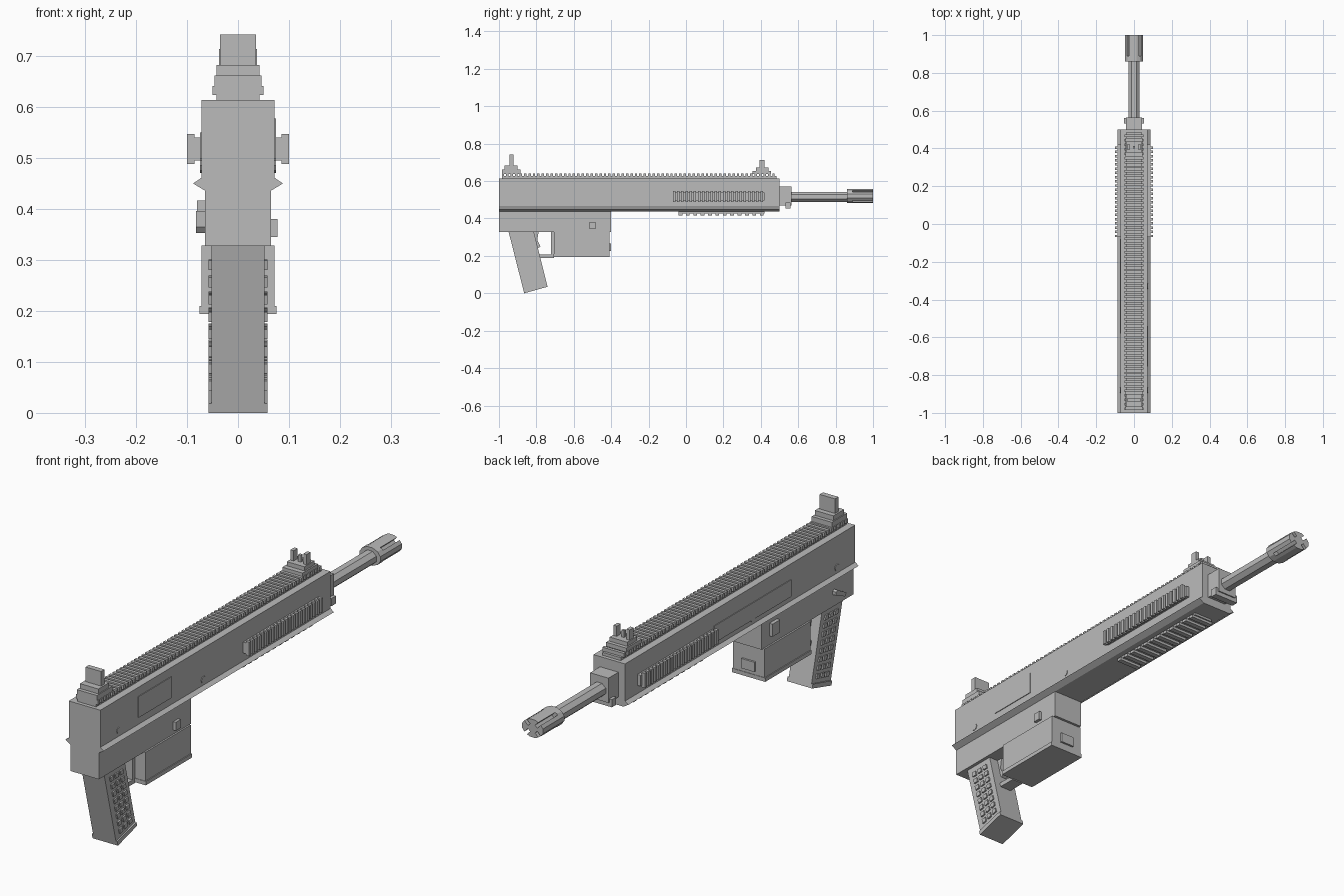
import bpy, bmesh, math
from mathutils import Matrix

if "Cube" in bpy.data.objects:
    bpy.data.objects.remove(bpy.data.objects["Cube"])

grey = bpy.data.materials.new("mid_grey")
grey.diffuse_color = (0.5, 0.5, 0.5, 1)
grey.use_nodes = True
grey.node_tree.nodes["Principled BSDF"].inputs["Base Color"].default_value = grey.diffuse_color


def finish(name, bm):
    bmesh.ops.recalc_face_normals(bm, faces=bm.faces)
    me = bpy.data.meshes.new(name)
    bm.to_mesh(me)
    bm.free()
    me.materials.append(grey)
    ob = bpy.data.objects.new(name, me)
    bpy.context.scene.collection.objects.link(ob)
    return ob


def add_prism(bm, pts, a, b, axis):
    """Extrude a profile: (x,z) points along y, or (y,z) points along x."""
    def co(p, t):
        return (p[0], t, p[1]) if axis == 'y' else (t, p[0], p[1])
    va = [bm.verts.new(co(p, a)) for p in pts]
    vb = [bm.verts.new(co(p, b)) for p in pts]
    bm.faces.new(va)
    bm.faces.new(vb[::-1])
    n = len(pts)
    for i in range(n):
        j = (i + 1) % n
        bm.faces.new((va[i], vb[i], vb[j], va[j]))


def add_box(bm, x0, x1, y0, y1, z0, z1):
    add_prism(bm, [(y0, z0), (y1, z0), (y1, z1), (y0, z1)], x0, x1, 'x')


def boxes(name, items):
    bm = bmesh.new()
    for it in items:
        add_box(bm, *it)
    return finish(name, bm)


def prism(name, pts, a, b, axis):
    bm = bmesh.new()
    add_prism(bm, pts, a, b, axis)
    return finish(name, bm)


def add_tube(bm, sides, rx, rz, y0, y1, cz):
    pts = []
    for i in range(sides):
        t = 2 * math.pi * (i + 0.5) / sides
        pts.append((rx * math.cos(t), cz + rz * math.sin(t)))
    add_prism(bm, pts, y0, y1, 'y')


# Receiver with pointed side ridge
half = [(0.065, 0.436), (0.088, 0.45), (0.072, 0.461), (0.072, 0.614)]
prism("receiver", half + [(-x, z) for x, z in reversed(half)], -1, 0.5, 'y')
boxes("lower_receiver", [(-0.065, 0.065, -1, -0.4, 0.327, 0.44)])

# Top rail with teeth
N = 62
step = 1.47 / N
boxes("top_rail", [(-0.042, 0.042, -0.985, 0.485, 0.61, 0.626)] +
      [(-0.05, 0.05, -0.985 + i * step, -0.985 + i * step + step * 0.55, 0.624, 0.641)
       for i in range(N)])

# Side rails with teeth, both sides
items = []
for s in (-1, 1):
    items.append(tuple(sorted((s * 0.07, s * 0.087))) + (-0.07, 0.42, 0.495, 0.54))
    for i in range(22):
        y = -0.07 + i * 0.49 / 22
        items.append(tuple(sorted((s * 0.085, s * 0.1))) + (y, y + 0.013, 0.488, 0.547))
boxes("side_rails", items)

# Bottom rail
boxes("bottom_rail", [(-0.042, 0.042, -0.04, 0.42, 0.427, 0.44)] +
      [(-0.05, 0.05, -0.04 + i * 0.0395, -0.04 + i * 0.0395 + 0.02, 0.417, 0.429)
       for i in range(12)])

# Rear sight
boxes("rear_sight", [(-0.046, 0.046, -0.985, -0.885, 0.638, 0.662),
                     (-0.042, 0.042, -0.97, -0.9, 0.66, 0.682),
                     (-0.035, 0.035, -0.943, -0.921, 0.68, 0.742)])
# Front sight with two ears and a pin
boxes("front_sight", [(-0.046, 0.046, 0.355, 0.455, 0.638, 0.655),
                      (-0.04, 0.04, 0.375, 0.44, 0.653, 0.672),
                      (-0.037, -0.022, 0.394, 0.42, 0.67, 0.714),
                      (0.022, 0.037, 0.394, 0.42, 0.67, 0.714),
                      (-0.006, 0.006, 0.401, 0.413, 0.67, 0.7)])

# Front block and stop
boxes("front_block", [(-0.042, 0.042, 0.49, 0.565, 0.47, 0.572),
                      (-0.054, 0.054, 0.532, 0.56, 0.453, 0.485)])

# Barrel
CZ = 0.516
bm = bmesh.new()
add_tube(bm, 8, 0.032, 0.029, 0.55, 0.87, CZ)
finish("barrel", bm)

# Muzzle device with slots cut open to the front
bm = bmesh.new()
add_tube(bm, 12, 0.049, 0.038, 0.86, 1, 0.52)
muzzle = finish("muzzle", bm)
bm = bmesh.new()
for k in range(4):
    a = math.radians(45 + 90 * k)
    m = (Matrix.Translation((0.037 * math.cos(a), 0.955, 0.52 + 0.03 * math.sin(a)))
         @ Matrix.Rotation(-a, 4, 'Y') @ Matrix.Diagonal((0.028, 0.13, 0.014, 1)))
    bmesh.ops.create_cube(bm, size=1, matrix=m)
cutter = finish("slot_cutter", bm)
cutter.hide_render = True
cutter.hide_viewport = True
mod = muzzle.modifiers.new("slots", 'BOOLEAN')
mod.operation = 'DIFFERENCE'
mod.solver = 'EXACT'
mod.object = cutter

# Magazine with base plate and front catch
boxes("magazine", [(-0.072, 0.072, -0.707, -0.41, 0.2, 0.328),
                   (-0.076, 0.076, -0.709, -0.408, 0.194, 0.21),
                   (-0.03, 0.03, -0.415, -0.402, 0.225, 0.265)])

# Grip: slanted quad, split into handle and base plate
TL, TR, BL, BR = (-0.95, 0.335), (-0.815, 0.335), (-0.865, 0.0), (-0.74, 0.035)


def grip_pt(u, v):
    return tuple((TL[i] * (1 - u) + TR[i] * u) * (1 - v) + (BL[i] * (1 - u) + BR[i] * u) * v
                 for i in (0, 1))


def grip_quad(u0, u1, v0, v1):
    return [grip_pt(u0, v0), grip_pt(u1, v0), grip_pt(u1, v1), grip_pt(u0, v1)]


prism("grip", grip_quad(0, 1, 0, 0.96), -0.052, 0.052, 'x')
prism("grip_base", grip_quad(0, 1, 0.945, 1), -0.058, 0.058, 'x')
bm = bmesh.new()
for r in range(8):
    for c in range(3):
        u, v = 0.2 + c * 0.24, 0.11 + r * 0.103
        add_prism(bm, grip_quad(u, u + 0.15, v, v + 0.058), -0.058, -0.05, 'x')
        add_prism(bm, grip_quad(u, u + 0.15, v, v + 0.058), 0.05, 0.058, 'x')
finish("grip_studs", bm)

# Trigger guard and trigger
boxes("trigger_guard", [(-0.025, 0.025, -0.79, -0.705, 0.19, 0.208),
                        (-0.025, 0.025, -0.722, -0.705, 0.2, 0.33)])
prism("trigger", [(-0.82, 0.33), (-0.788, 0.33), (-0.795, 0.285), (-0.778, 0.25),
                  (-0.79, 0.243), (-0.815, 0.27)], -0.012, 0.012, 'x')

# Controls on the lower receiver
boxes("right_button", [(0.06, 0.077, -0.515, -0.483, 0.345, 0.38)])
boxes("left_catch", [(-0.08, -0.06, -0.5, -0.45, 0.365, 0.417)])
prism("left_selector", [(-0.93, 0.365), (-0.92, 0.353), (-0.862, 0.378), (-0.862, 0.392),
                        (-0.874, 0.396)], -0.082, -0.06, 'x')

# Thin side plates and pins
boxes("right_port_plate", [(0.07, 0.075, -0.755, -0.54, 0.49, 0.577)])
boxes("left_side_plate", [(-0.075, -0.07, -0.58, -0.08, 0.48, 0.55)])
bm = bmesh.new()
for y in (-0.88, -0.33):
    ring = [(y + 0.014 * math.cos(i * math.pi / 4), 0.485 + 0.014 * math.sin(i * math.pi / 4))
            for i in range(8)]
    add_prism(bm, ring, -0.0745, 0.0745, 'x')
finish("receiver_pins", bm)
